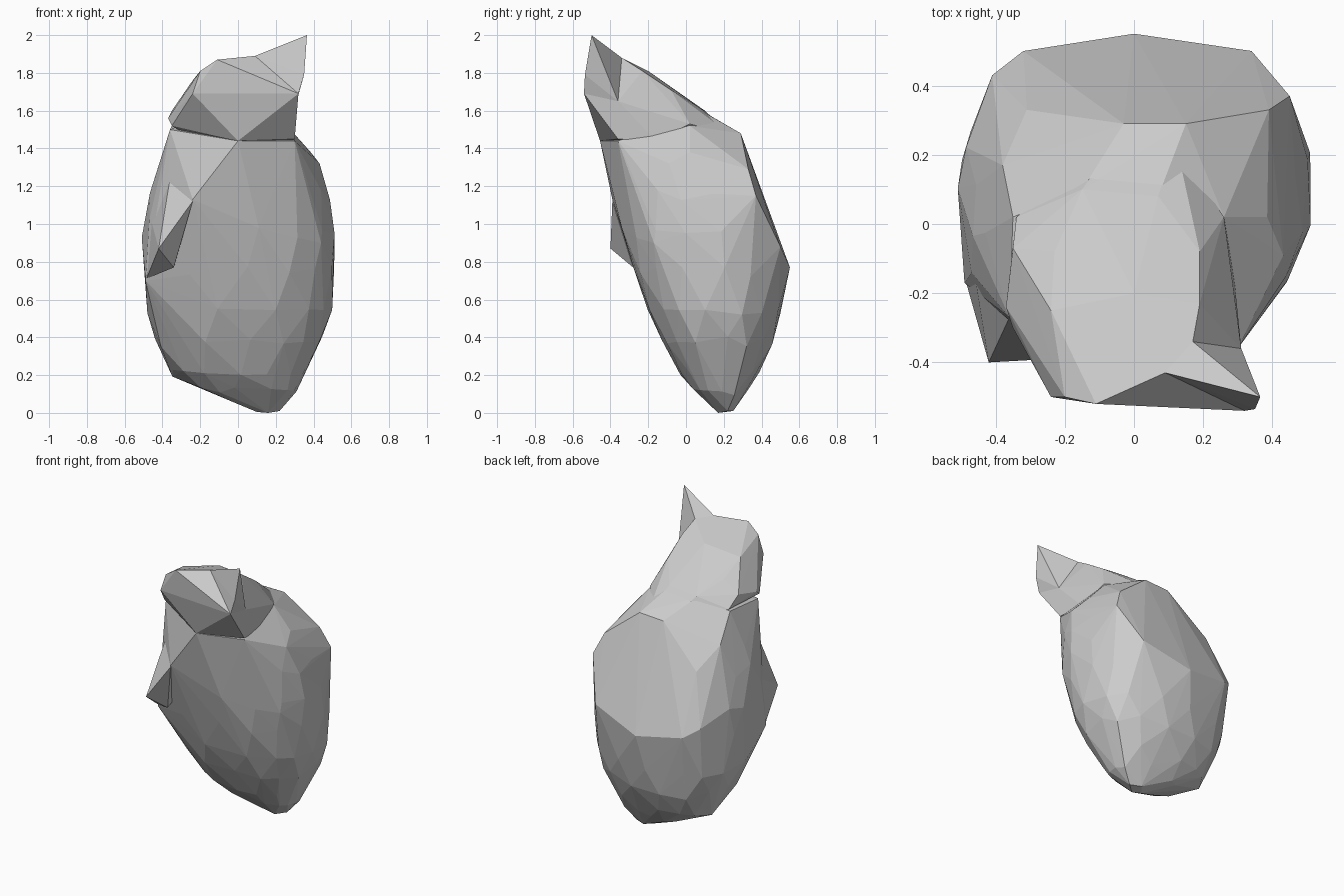
import bpy, bmesh, math, random

random.seed(4)
stone = bpy.data.materials.new("grey stone")
stone.diffuse_color = (0.6, 0.6, 0.6, 1)


def hull(name, points):
    """Faceted solid wrapped around a handful of corner points."""
    bm = bmesh.new()
    for p in points:
        bm.verts.new(p)
    res = bmesh.ops.convex_hull(bm, input=bm.verts)
    loose = set(res["geom_interior"]) | set(res["geom_unused"])
    bmesh.ops.delete(bm, geom=[v for v in loose if isinstance(v, bmesh.types.BMVert)],
                     context="VERTS")
    bmesh.ops.recalc_face_normals(bm, faces=bm.faces)
    mesh = bpy.data.meshes.new(name)
    bm.to_mesh(mesh)
    bm.free()
    mesh.materials.append(stone)
    ob = bpy.data.objects.new(name, mesh)
    bpy.context.collection.objects.link(ob)
    return ob


def ring(z, x0, x1, y0, y1, power=2.35, n=15):
    """Rounded cross-section with slightly uneven corners."""
    pts = []
    turn = random.random()
    for i in range(n):
        a = 2 * math.pi * (i + turn + random.uniform(-.18, .18)) / n
        c, s = math.cos(a), math.sin(a)
        e = 2 / power
        pts.append(((x0 + x1) / 2 + (x1 - x0) / 2 * math.copysign(abs(c) ** e, c),
                    (y0 + y1) / 2 + (y1 - y0) / 2 * math.copysign(abs(s) ** e, s),
                    z + random.uniform(-.03, .03)))
    return pts


# main boulder: leaning stack of sections, plus the ridge and roof corners
body = [(.10, .19, .005), (.16, .17, 0), (.22, .22, .01), (.15, .25, .01),
        (-.20, .10, .135), (-.02, .15, .055)]
for section in [(.12, -.14, .31, .03, .33), (.22, -.35, .37, -.03, .39),
                (.38, -.44, .45, -.13, .46), (.55, -.49, .50, -.21, .50),
                (.75, -.50, .515, -.28, .52), (.95, -.51, .515, -.32, .46),
                (1.15, -.47, .49, -.34, .38, 2.1), (1.30, -.43, .44, -.36, .31, 2)]:
    body += ring(*section)
body += [(0, .55, .77), (.34, .50, .88), (-.32, .50, .82), (.15, .50, .89),
         (-.41, .43, .88), (-.47, .22, .93), (-.32, .39, 1.03), (-.31, .33, 1.21),
         (.45, .37, 1.15), (.39, .33, 1.29), (-.03, .29, 1.47), (.15, .29, 1.48),
         (.44, -.17, .9), (-.49, -.17, .70), (-.47, -.14, 1.02), (-.37, -.27, 1.25),
         (0, -.455, 1.44), (.30, -.36, 1.44), (-.24, -.39, 1.13), (.37, -.24, 1.18),
         (.11, -.34, .98), (-.36, -.27, 1.50), (-.38, .17, 1.35), (.385, .02, 1.38),
         (-.35, .02, 1.52), (.07, .08, 1.60), (-.15, .10, 1.59), (.26, .02, 1.52)]
boulder = hull("boulder", body)

# overhanging head
head = hull("head", [
    (-.24, -.50, 1.69), (.32, -.54, 1.69), (-.20, -.50, 1.81), (-.11, -.52, 1.87),
    (.09, -.43, 1.89), (.17, -.34, 1.88), (.19, -.23, 1.81), (.19, -.08, 1.71),
    (0, -.20, 1.81), (-.24, -.25, 1.76), (-.35, -.30, 1.52), (0, -.455, 1.44),
    (.30, -.36, 1.45), (.31, -.36, 1.65), (.29, -.16, 1.44), (-.37, -.24, 1.56),
    (-.23, -.08, 1.67), (.07, .08, 1.61), (-.15, .10, 1.60), (-.35, -.07, 1.60),
    (-.34, .02, 1.53), (.26, .02, 1.53), (.12, .24, 1.47), (-.05, .24, 1.47),
    (0, 0, 1.30)])

# pointed crest on the head
crest = hull("crest", [(.365, -.50, 2.0), (.32, -.54, 1.69), (.35, -.535, 1.79),
                       (.09, -.43, 1.89), (.17, -.34, 1.88), (.31, -.36, 1.65),
                       (.10, -.40, 1.75)])

# jutting chip on the front left
chip = hull("side_chip", [(-.42, -.40, .87), (-.24, -.39, 1.12), (-.34, -.28, .77),
                          (-.485, -.17, .71), (-.46, -.15, 1.02), (-.36, -.27, 1.24),
                          (-.30, -.10, .90)])

# fuse the pieces into one rock
for part in (head, crest, chip):
    mod = boulder.modifiers.new("fuse " + part.name, "BOOLEAN")
    mod.operation = "UNION"
    mod.solver = "EXACT"
    mod.object = part
    part.hide_render = True
    part.hide_set(True)
